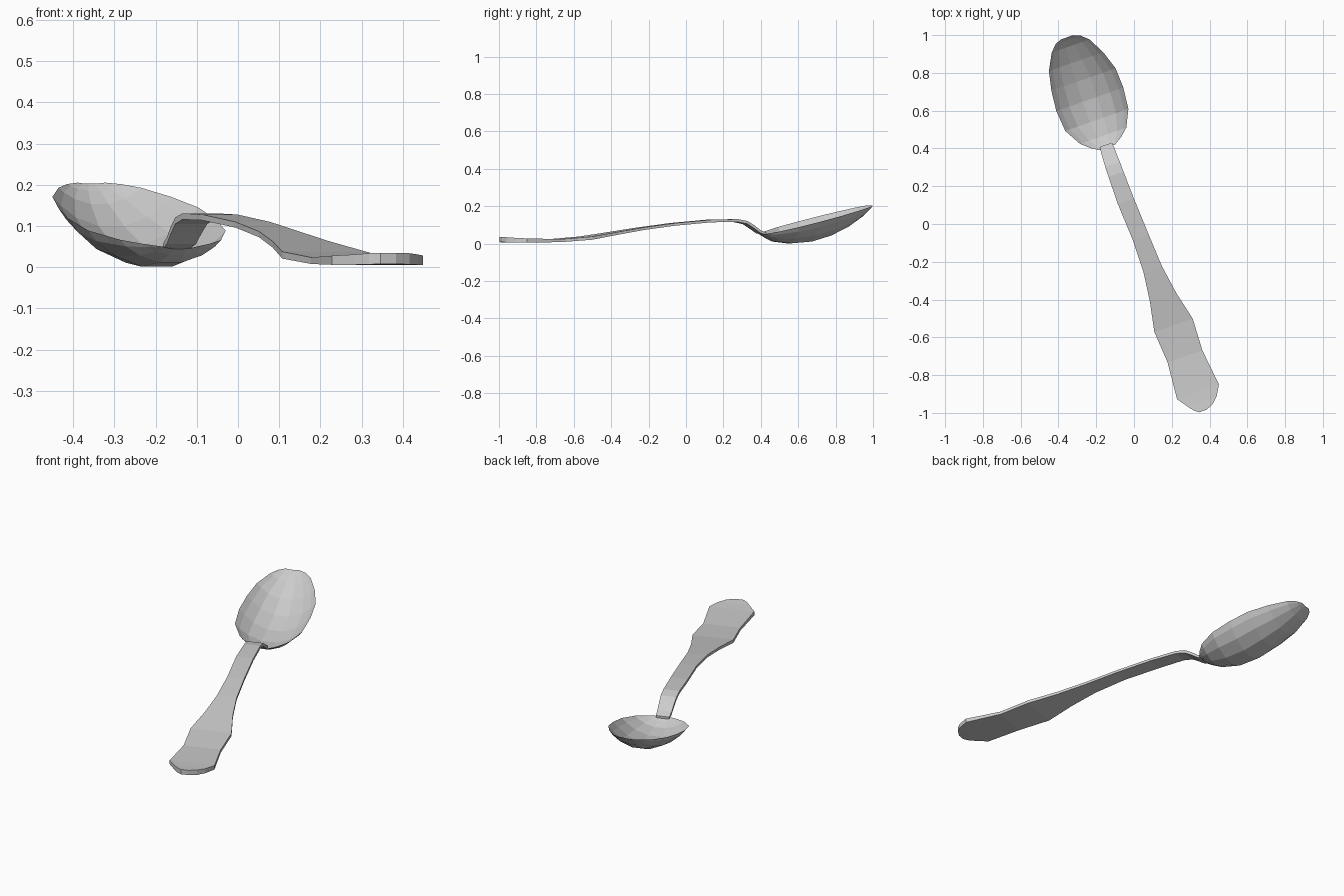
import bpy, bmesh
from mathutils import Vector

# spoon lies diagonally: u runs along it toward the bowl, v across it
U = Vector((-0.33, 0.944, 0))
V = Vector((0.944, 0.33, 0))


def place(t, w, z):
    return U * t + V * w + Vector((0, 0, z))


def loft(name, rings):
    bm = bmesh.new()
    loops = [[bm.verts.new(p) for p in ring] for ring in rings]
    n = len(loops[0])
    for a, b in zip(loops, loops[1:]):
        for i in range(n):
            j = (i + 1) % n
            bm.faces.new((a[i], a[j], b[j], b[i]))
    bm.faces.new(loops[0][::-1])
    bm.faces.new(loops[-1])
    bmesh.ops.recalc_face_normals(bm, faces=bm.faces)
    mesh = bpy.data.meshes.new(name)
    bm.to_mesh(mesh)
    bm.free()
    obj = bpy.data.objects.new(name, mesh)
    bpy.context.collection.objects.link(obj)
    return obj


# bowl: station, half width, depth below the slanted rim, sideways shift
bowl = [(.43, .045, .006, 0), (.455, .085, .027, 0), (.495, .13, .055, 0),
        (.585, .177, .088, -.004), (.70, .188, .107, -.003), (.81, .18, .102, 0),
        (.913, .152, .080, -.006), (1.0, .106, .044, -.006), (1.035, .07, .018, -.008),
        (1.05, .035, .003, -.01)]
across = [-1, -.88, -.62, -.22, .22, .62, .88, 1]
rings = []
for t, half, depth, shift in bowl:
    rim = .05 + .25 * (t - .428)
    sag = [depth * min(1, 1.04 * (1 - f * f) ** .85) for f in across]
    outer = [place(t, shift + f * half, rim - s) for f, s in zip(across, sag)]
    inner = [place(t, shift + f * half * .98, rim - s * .9)
             for f, s in zip(across, sag)][1:-1]
    rings.append(outer + inner[::-1])
loft("bowl", rings)

# handle: station, left edge, right edge, top height, thickness
handle = [(.445, -.037, .033, .058, .012), (.41, -.04, .035, .072, .016),
          (.375, -.042, .036, .098, .018), (.335, -.044, .038, .121, .016),
          (.28, -.045, .039, .131, .015), (.13, -.046, .044, .128, .014),
          (-.08, -.034, .055, .110, .014), (-.26, -.037, .066, .087, .014),
          (-.415, -.056, .09, .063, .015), (-.575, -.087, .128, .038, .017),
          (-.75, -.074, .121, .024, .016), (-.95, -.091, .144, .028, .022),
          (-1.005, -.052, .112, .031, .025), (-1.038, -.026, .078, .034, .027),
          (-1.055, -.003, .038, .035, .027)]
loft("handle", [[place(t, l, z - h), place(t, r, z - h), place(t, r, z), place(t, l, z)]
                for t, l, r, z, h in handle])
